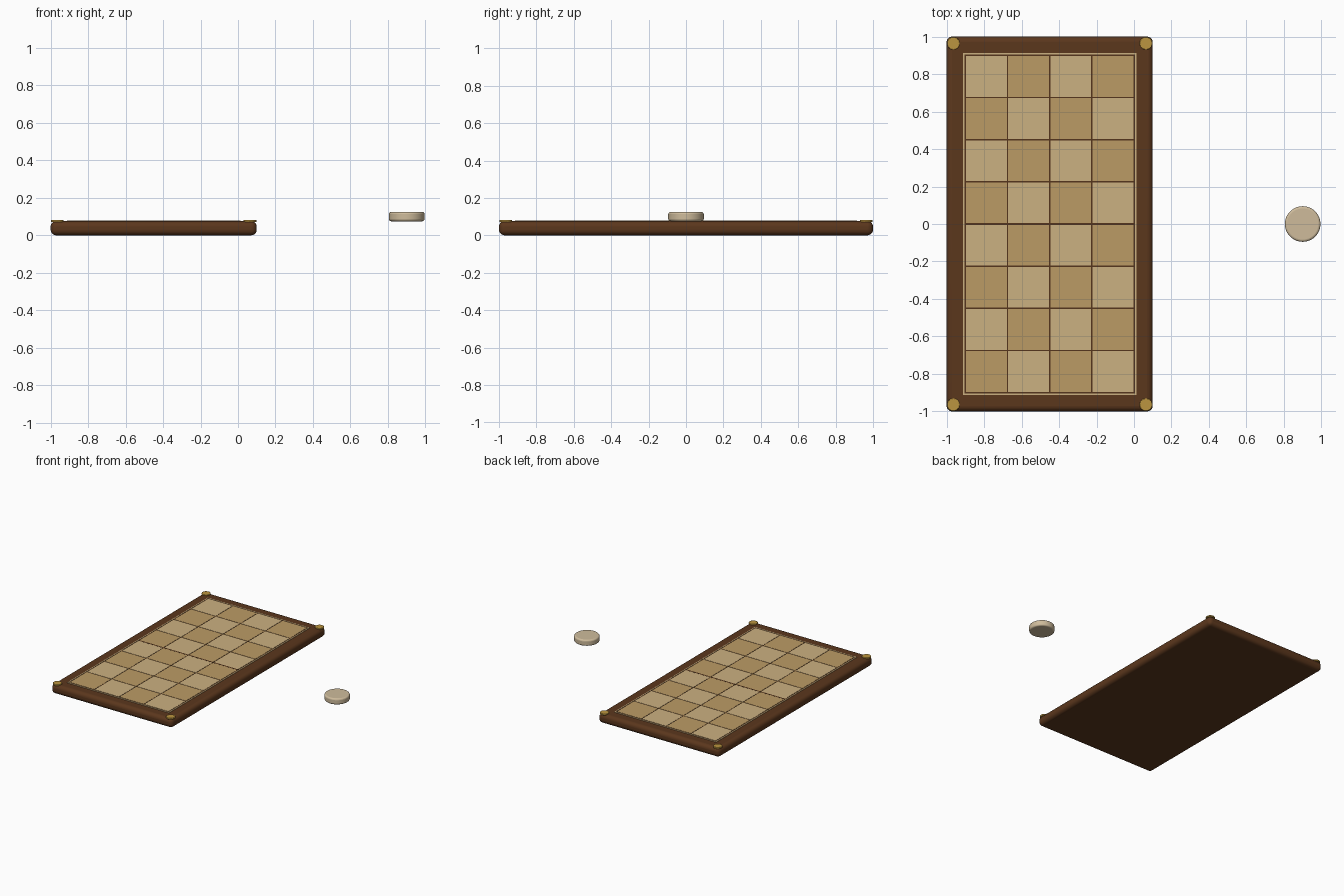
import bpy, bmesh
from mathutils import Matrix

if "Cube" in bpy.data.objects:
    bpy.data.objects.remove(bpy.data.objects["Cube"])


def material(name, rgb):
    m = bpy.data.materials.new(name)
    m.diffuse_color = (*rgb, 1)
    m.use_nodes = True
    m.node_tree.nodes["Principled BSDF"].inputs["Base Color"].default_value = m.diffuse_color
    return m


WOOD = material("dark_wood", (0.105, 0.038, 0.012))
LINE = material("groove_wood", (0.09, 0.035, 0.012))
LIGHT = material("light_wood", (0.60, 0.44, 0.22))
TAN = material("tan_wood", (0.50, 0.33, 0.13))
BRASS = material("brass", (0.50, 0.30, 0.05))
IVORY = material("ivory", (0.62, 0.50, 0.33))


def add_box(bm, x0, x1, y0, y1, z0, z1):
    m = Matrix.Translation(((x0 + x1) / 2, (y0 + y1) / 2, (z0 + z1) / 2))
    m = m @ Matrix.Diagonal((x1 - x0, y1 - y0, z1 - z0, 1))
    bmesh.ops.create_cube(bm, size=1, matrix=m)


def finish(name, bm, mat, bevel=0, segments=3, smooth=True):
    me = bpy.data.meshes.new(name)
    bm.to_mesh(me)
    bm.free()
    me.materials.append(mat)
    ob = bpy.data.objects.new(name, me)
    bpy.context.collection.objects.link(ob)
    if bevel:
        b = ob.modifiers.new("bevel", 'BEVEL')
        b.width, b.segments, b.limit_method = bevel, segments, 'ANGLE'
    if smooth:
        bpy.ops.object.select_all(action='DESELECT')
        ob.select_set(True)
        bpy.context.view_layer.objects.active = ob
        bpy.ops.object.shade_smooth_by_angle()
    return ob


def disc(name, x, y, z0, z1, r, mat, bevel, segments=3):
    bm = bmesh.new()
    bmesh.ops.create_cone(bm, cap_ends=True, segments=48, radius1=r, radius2=r,
                          depth=z1 - z0, matrix=Matrix.Translation((x, y, (z0 + z1) / 2)))
    return finish(name, bm, mat, bevel, segments)


# Rounded board body
bm = bmesh.new()
add_box(bm, -1, 0.1, -1, 1, 0, 0.076)
finish("board", bm, WOOD, 0.03, 5)

# Dark bed showing as lines between the squares
bm = bmesh.new()
add_box(bm, -0.905, 0.005, -0.905, 0.905, 0.07, 0.0775)
finish("groove_bed", bm, LINE, smooth=False)

# Checkered squares, 4 by 8
S, GAP = 0.225, 0.0035
for parity, name, mat in ((1, "light_squares", LIGHT), (0, "tan_squares", TAN)):
    bm = bmesh.new()
    for i in range(4):
        for j in range(8):
            if (i + j) % 2 == parity:
                x, y = -0.9 + i * S, -0.9 + j * S
                add_box(bm, x + GAP, x + S - GAP, y + GAP, y + S - GAP, 0.072, 0.079)
    finish(name, bm, mat, smooth=False)

# Fold seam across the middle
bm = bmesh.new()
add_box(bm, -0.9, 0, -0.006, 0.006, 0.072, 0.0795)
finish("centre_seam", bm, LINE, smooth=False)

# Pale inlay line around the playing field
bm = bmesh.new()
a, b, w = -0.913, 0.013, 0.008
for s in (-1, 1):
    y0, y1 = sorted((s * 0.913, s * (0.913 - w)))
    add_box(bm, a, b, y0, y1, 0.072, 0.079)
for x in (a, b - w):
    add_box(bm, x, x + w, -0.913 + w, 0.913 - w, 0.072, 0.079)
finish("inlay_border", bm, LIGHT, smooth=False)

# Brass corner studs
for n, (x, y) in enumerate([(x, y) for x in (-0.964, 0.064) for y in (-0.964, 0.964)]):
    disc(f"corner_stud_{n}", x, y, 0.07, 0.083, 0.034, BRASS, 0.003, 2)

# Round playing piece beside the board
disc("playing_piece", 0.9, 0, 0.075, 0.125, 0.095, IVORY, 0.012, 4)
